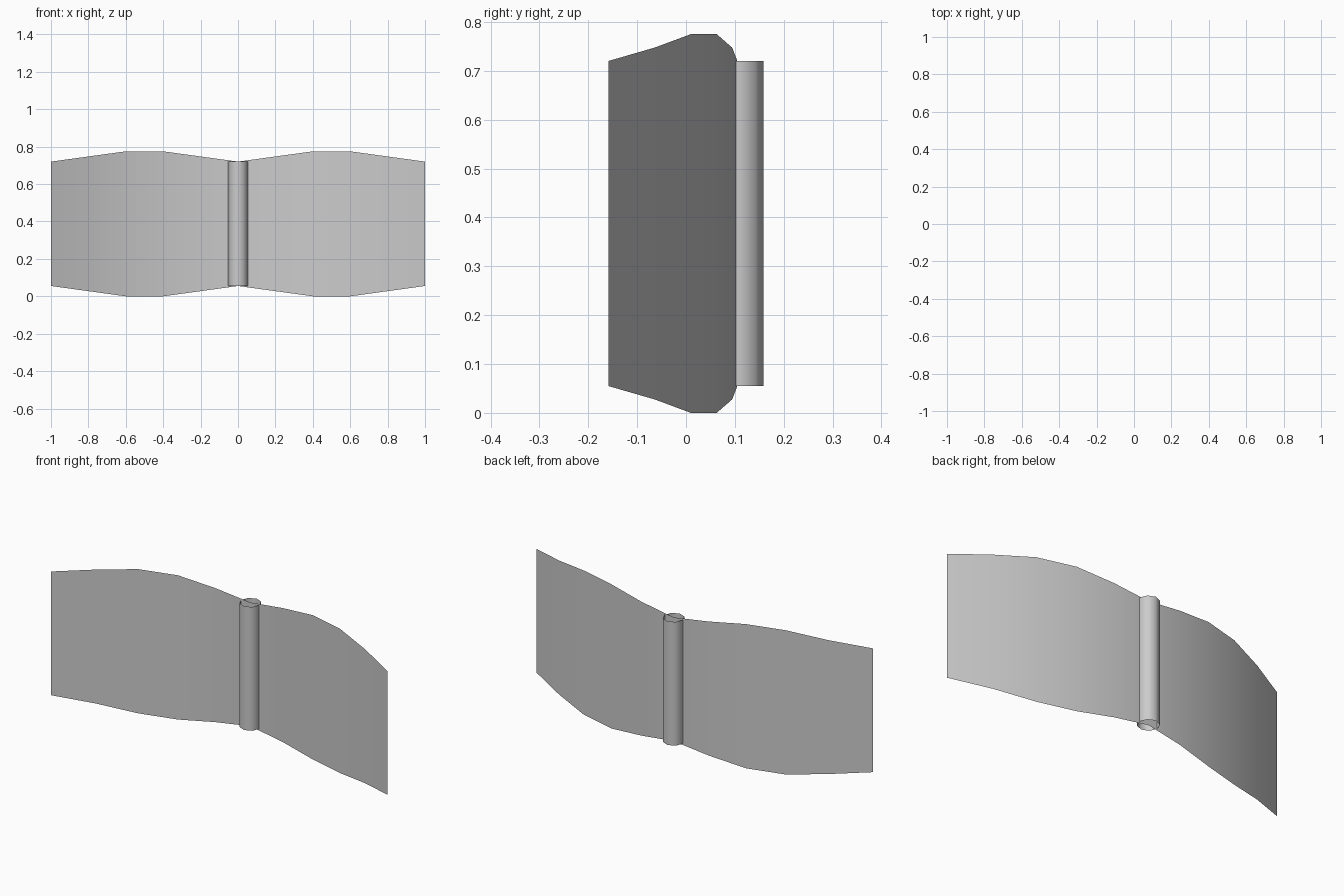
import bpy, bmesh, math

if "Cube" in bpy.data.objects:
    bpy.data.objects.remove(bpy.data.objects["Cube"])


def finish(bm, name):
    mesh = bpy.data.meshes.new(name)
    bm.to_mesh(mesh)
    bm.free()
    for p in mesh.polygons:
        p.use_smooth = True
    obj = bpy.data.objects.new(name, mesh)
    bpy.context.collection.objects.link(obj)
    return obj


HEIGHT = 0.775
CREST = 0.105                                   # y of the sheet at its middle
INSET = [0.055, 0.0275, 0, 0, 0.0275, 0.055]    # trim of top and bottom edge

# Thin curved panel: parabolic in plan, two shallow lobes in elevation
bm = bmesh.new()
columns = []
for i in range(-5, 6):
    x = i / 5
    y = CREST - 0.264 * x * x
    inset = INSET[abs(i)]
    columns.append([bm.verts.new((x, y, z)) for z in (inset, HEIGHT - inset)])
for a, b in zip(columns, columns[1:]):
    bm.faces.new((a[0], b[0], b[1], a[1]))
finish(bm, "curved_panel")

# Open eight-sided tube at the middle of the panel
bm = bmesh.new()
sides, radius = 8, 0.0535
rings = []
for k in range(sides):
    t = 2 * math.pi * k / sides
    x, y = radius * math.cos(t), CREST + radius * math.sin(t)
    rings.append([bm.verts.new((x, y, z)) for z in (0.055, HEIGHT - 0.055)])
for a, b in zip(rings, rings[1:] + rings[:1]):
    bm.faces.new((a[0], b[0], b[1], a[1]))
finish(bm, "center_tube")
